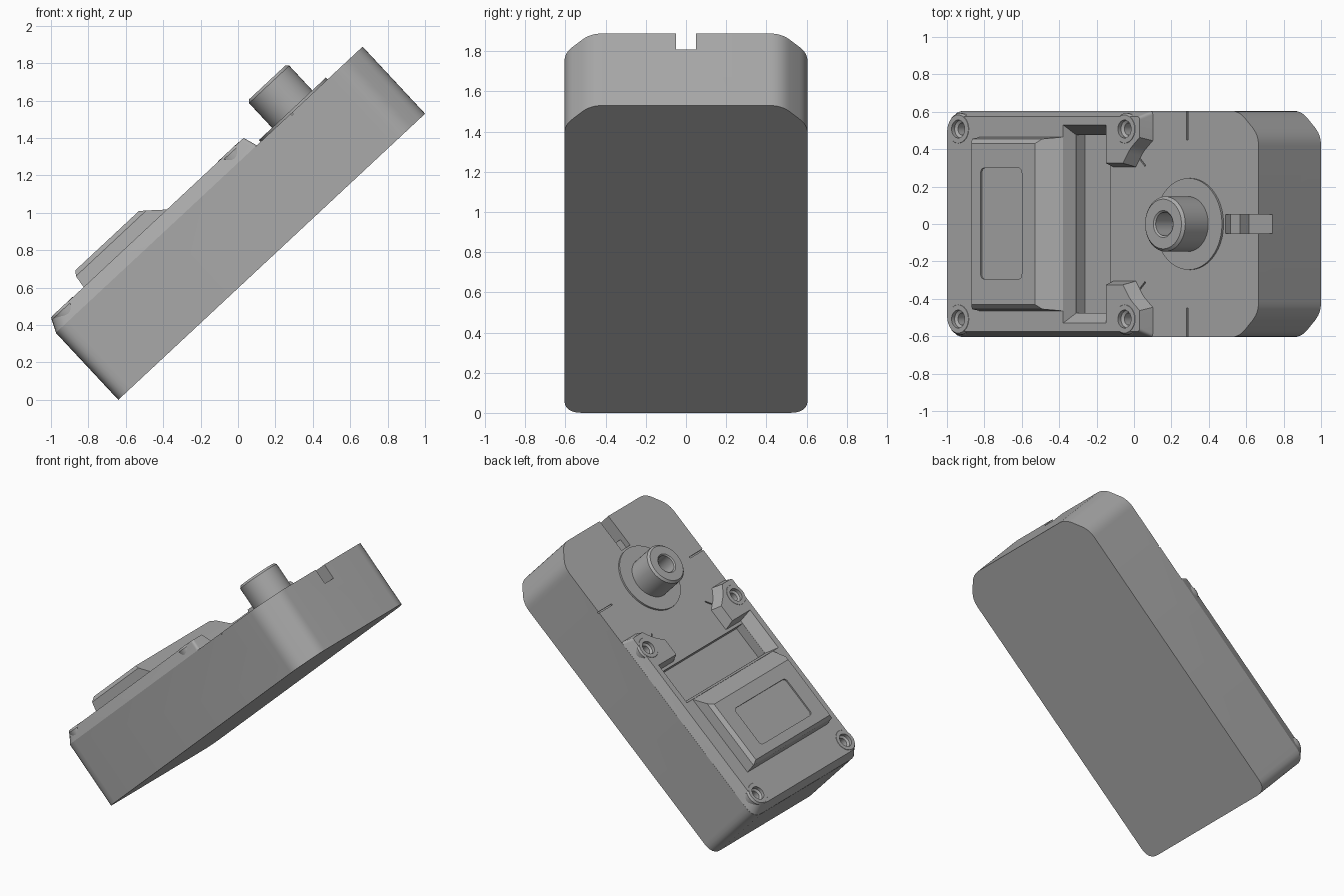
import bpy, bmesh, math
from mathutils import Vector, Matrix

if "Cube" in bpy.data.objects:
    bpy.data.objects.remove(bpy.data.objects["Cube"])

# Everything is built lying flat (length, width, height), then tilted
TILT = Matrix.Translation((-0.64, 0, 0)) @ Matrix.Rotation(math.radians(-43), 4, "Y")
BASE_TOP, LID_TOP, HUMP_TOP = 0.49, 0.567, 0.663

grey = bpy.data.materials.new("housing_grey")
grey.use_nodes = True
grey.diffuse_color = (0.4, 0.4, 0.4, 1)
grey.node_tree.nodes["Principled BSDF"].inputs["Base Color"].default_value = (0.4, 0.4, 0.4, 1)


def loft(name, rings):
    """Skin a stack of equal-length rings and cap both ends."""
    bm = bmesh.new()
    loops = [[bm.verts.new(p) for p in ring] for ring in rings]
    count = len(loops[0])
    for low, high in zip(loops, loops[1:]):
        for i in range(count):
            j = (i + 1) % count
            bm.faces.new((low[i], low[j], high[j], high[i]))
    bm.faces.new(loops[0])
    bm.faces.new(loops[-1])
    bmesh.ops.recalc_face_normals(bm, faces=bm.faces)
    mesh = bpy.data.meshes.new(name)
    bm.to_mesh(mesh)
    bm.free()
    mesh.materials.append(grey)
    obj = bpy.data.objects.new(name, mesh)
    bpy.context.collection.objects.link(obj)
    obj.matrix_world = TILT
    return obj


def lathe(name, u, v, profile, segments=48):
    """Turned part from (radius, height) pairs."""
    turn = [2 * math.pi * i / segments for i in range(segments)]
    return loft(name, [[(u + r * math.cos(a), v + r * math.sin(a), h) for a in turn]
                       for r, h in profile])


def outline(corners, height, inset=False, steps=6):
    """Polygon with rounded corners; corner = (u, v, rounding, inset of next edge)."""
    pts = [Vector(c[:2]) for c in corners]
    count = len(pts)
    if inset:
        # corners run clockwise, so the inside is on the right of each edge
        lines = []
        for i, c in enumerate(corners):
            d = (pts[(i + 1) % count] - pts[i]).normalized()
            lines.append((pts[i] + Vector((d.y, -d.x)) * c[3], d))
        moved = []
        for i in range(count):
            (p, d), (q, e) = lines[i - 1], lines[i]
            cross = d.x * e.y - d.y * e.x
            t = ((q - p).x * e.y - (q - p).y * e.x) / cross
            moved.append(p + d * t)
        pts = moved
    ring = []
    for i, c in enumerate(corners):
        if not c[2]:
            ring.append((*pts[i], height))
            continue
        a = pts[i] + (pts[i - 1] - pts[i]).normalized() * c[2]
        b = pts[i] + (pts[(i + 1) % count] - pts[i]).normalized() * c[2]
        for k in range(steps + 1):
            t = k / steps
            ring.append((*(a * (1 - t) ** 2 + pts[i] * 2 * t * (1 - t) + b * t * t), height))
    return ring


def mirrored(half):
    """Close a half outline (+v side) across the centre line."""
    other = []
    for i in range(len(half) - 1, -1, -1):
        u, v, r, _ = half[i]
        other.append((u, -v, r, half[i - 1][3]))
    return half + other


def box(name, u0, u1, v0, v1, h0, h1, rounding=0):
    corners = [(u0, v1, rounding, 0), (u1, v1, rounding, 0),
               (u1, v0, rounding, 0), (u0, v0, rounding, 0)]
    return loft(name, [outline(corners, h) for h in (h0, h1)])


def cut(targets, cutters):
    for target in targets:
        bpy.context.view_layer.objects.active = target
        for cutter in cutters:
            mod = target.modifiers.new("cut", "BOOLEAN")
            mod.operation, mod.solver, mod.object = "DIFFERENCE", "EXACT", cutter
            bpy.ops.object.modifier_apply(modifier=mod.name)
    for cutter in cutters:
        bpy.data.objects.remove(cutter)


# Main housing: rounded low end, chamfered high end
body_shape = mirrored([(0, 0.605, 0.09, 0), (2.1, 0.605, 0.06, 0), (2.243, 0.475, 0.06, 0)])
body = loft("housing", [outline(body_shape, h) for h in (0, BASE_TOP)])

# Raised lid with two tabs reaching around the open pocket
lid_shape = mirrored([(0, 0.605, 0.09, 0.03), (1.47, 0.605, 0.02, 0.025), (1.47, 0.445, 0, 0.03),
                      (1.40, 0.385, 0.03, 0.03), (1.345, 0.305, 0, 0.02), (1.18, 0.305, 0, 0.02),
                      (1.18, 0.475, 0, 0.055), (0.91, 0.475, 0, 0.025)])
lid_shape[-1] = (*lid_shape[-1][:3], 0.037)
lid = loft("lid", [outline(lid_shape, BASE_TOP - 0.002),
                   outline(lid_shape, LID_TOP, inset=True)])

# Screw bosses with countersunk holes
screws = [(u, side * 0.508) for u in (0.12, 1.336) for side in (1, -1)]
bosses = [lathe("screw_boss", u, v, [(0.085, 0.45), (0.085, 0.555), (0.075, LID_TOP + 0.002)], 32)
          for u, v in screws]
holes = [lathe("hole", u, v, [(0.033, 0.42), (0.033, 0.535), (0.048, 0.545), (0.048, 0.7)], 32)
         for u, v in screws]

# Grooves and slots in the housing
pocket = box("pocket", 0.91, 1.16, -0.475, 0.475, 0.42, 0.7)
end_slot = box("end_slot", 2.07, 2.4, -0.05, 0.05, 0.38, 0.7)
slot_step = box("slot_step", 2.0, 2.08, -0.05, 0.05, 0.45, 0.7)
marks = []
for side in (1, -1):
    lo, hi = sorted((side * 0.45, side * 0.7))
    marks.append(box("side_mark", 1.717, 1.727, lo, hi, 0.48, 0.6))
    a, b = Vector((1.33, side * 0.39)), Vector((1.415, side * 0.31))
    n = Vector((b.y - a.y, a.x - b.x)).normalized() * 0.004
    corners = [(*p, 0, 0) for p in (a + n, b + n, b - n, a - n)]
    marks.append(loft("slant_mark", [outline(corners, h) for h in (0.48, 0.6)]))
cut([body], [pocket, end_slot, slot_step] + marks)
cut([body, lid] + bosses, holes)

# Hump on the lid: flat top, bevelled rim, long slope toward the pocket
hump_rings = []
for start, end, half, h in ((0.275, 0.886, 0.465, LID_TOP - 0.002),
                            (0.285, 0.80, 0.455, HUMP_TOP - 0.025),
                            (0.305, 0.769, 0.43, HUMP_TOP)):
    hump_rings.append([(start, half, h), (end, half, h), (end, -half, h), (start, -half, h)])
hump = loft("hump", hump_rings)
label_recess = box("label_recess", 0.372, 0.673, -0.295, 0.3, HUMP_TOP - 0.01, 0.8, 0.03)
cut([hump], [label_recess])

# Output shaft with a blind bore, standing on a thin disc
disc = lathe("shaft_disc", 1.742, 0, [(0.245, 0.48), (0.245, 0.503)], 64)
shaft = lathe("shaft", 1.74, 0, [(0.147, 0.48), (0.147, 0.683), (0.133, 0.698),
                                 (0.072, 0.698), (0.063, 0.69), (0.063, 0.53)])

# Smooth the rounded parts and keep the edges crisp
bpy.ops.object.select_all(action="DESELECT")
for obj in [body, lid, hump, disc, shaft] + bosses:
    obj.select_set(True)
bpy.context.view_layer.objects.active = body
bpy.ops.object.shade_smooth_by_angle(angle=math.radians(30))
